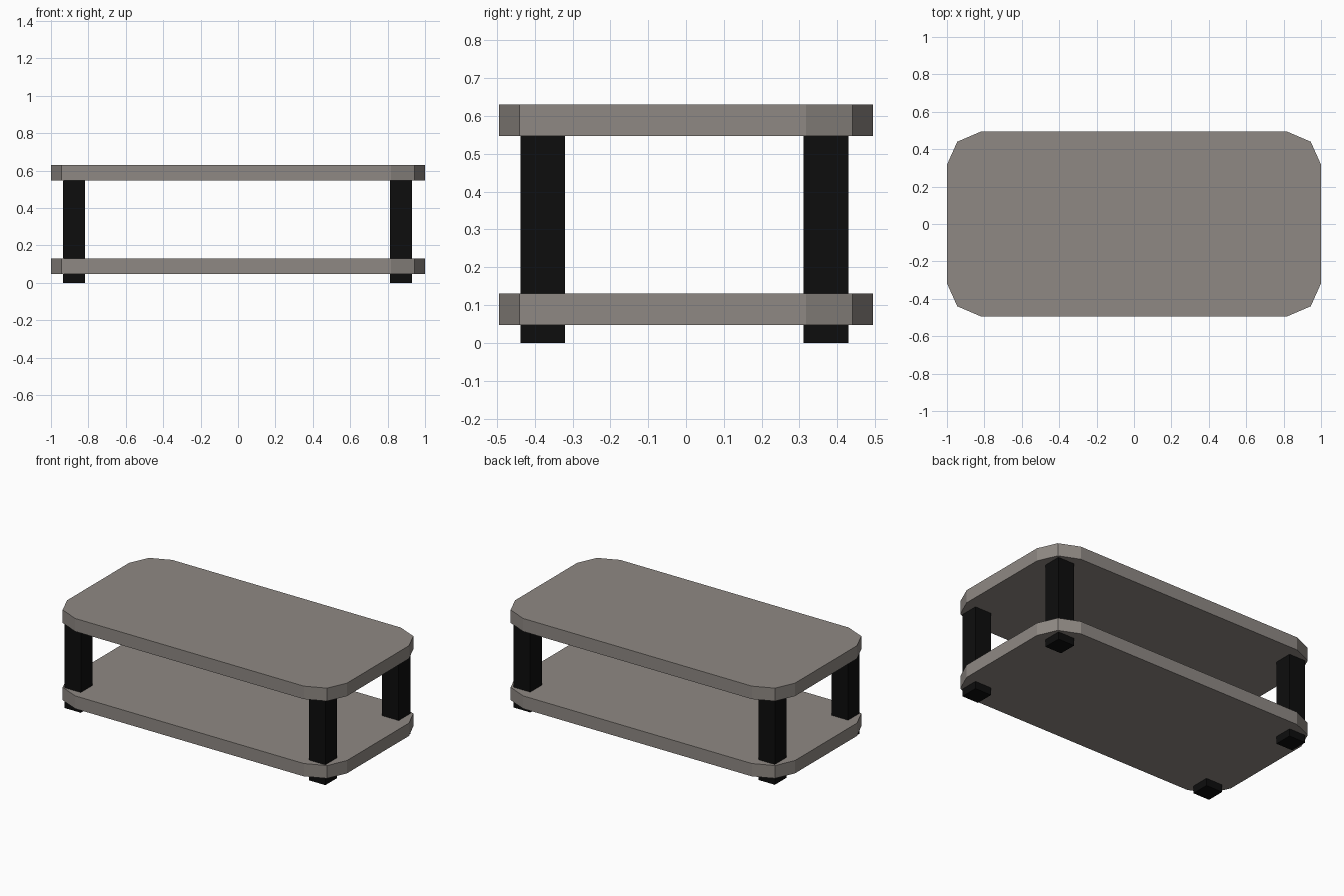
import bpy, bmesh

if "Cube" in bpy.data.objects:
    bpy.data.objects.remove(bpy.data.objects["Cube"])


def material(name, rgb):
    m = bpy.data.materials.new(name)
    m.diffuse_color = (*rgb, 1.0)
    m.use_nodes = True
    m.node_tree.nodes["Principled BSDF"].inputs["Base Color"].default_value = m.diffuse_color
    return m


GREY = material("warm grey", (0.275, 0.25, 0.23))
BLACK = material("black", (0.004, 0.004, 0.004))


def prism(name, outline, z0, z1, mat):
    """Extrude a counter-clockwise outline from z0 up to z1."""
    bm = bmesh.new()
    base = bm.faces.new([bm.verts.new((x, y, z0)) for x, y in outline])
    top = bmesh.ops.extrude_face_region(bm, geom=[base], use_keep_orig=True)["geom"]
    verts = [v for v in top if isinstance(v, bmesh.types.BMVert)]
    bmesh.ops.translate(bm, verts=verts, vec=(0, 0, z1 - z0))
    bmesh.ops.recalc_face_normals(bm, faces=bm.faces)
    mesh = bpy.data.meshes.new(name)
    bm.to_mesh(mesh)
    bm.free()
    mesh.materials.append(mat)
    obj = bpy.data.objects.new(name, mesh)
    bpy.context.collection.objects.link(obj)
    return obj


# Board outline: one two-segment corner mirrored into four
corner = [(1.0, 0.317), (0.945, 0.44), (0.817, 0.495)]
board = (corner
         + [(-x, y) for x, y in reversed(corner)]
         + [(-x, -y) for x, y in corner]
         + [(x, -y) for x, y in reversed(corner)])
prism("lower_shelf", board, 0.048, 0.131, GREY)
prism("table_top", board, 0.547, 0.631, GREY)

# Four square legs running through the lower shelf
h = 0.059
for side, cx in (("left", -0.876), ("right", 0.872)):
    for end, cy in (("front", -0.379), ("back", 0.37)):
        square = [(cx - h, cy - h), (cx + h, cy - h), (cx + h, cy + h), (cx - h, cy + h)]
        prism(f"{end}_{side}_leg", square, 0.0, 0.547, BLACK)
